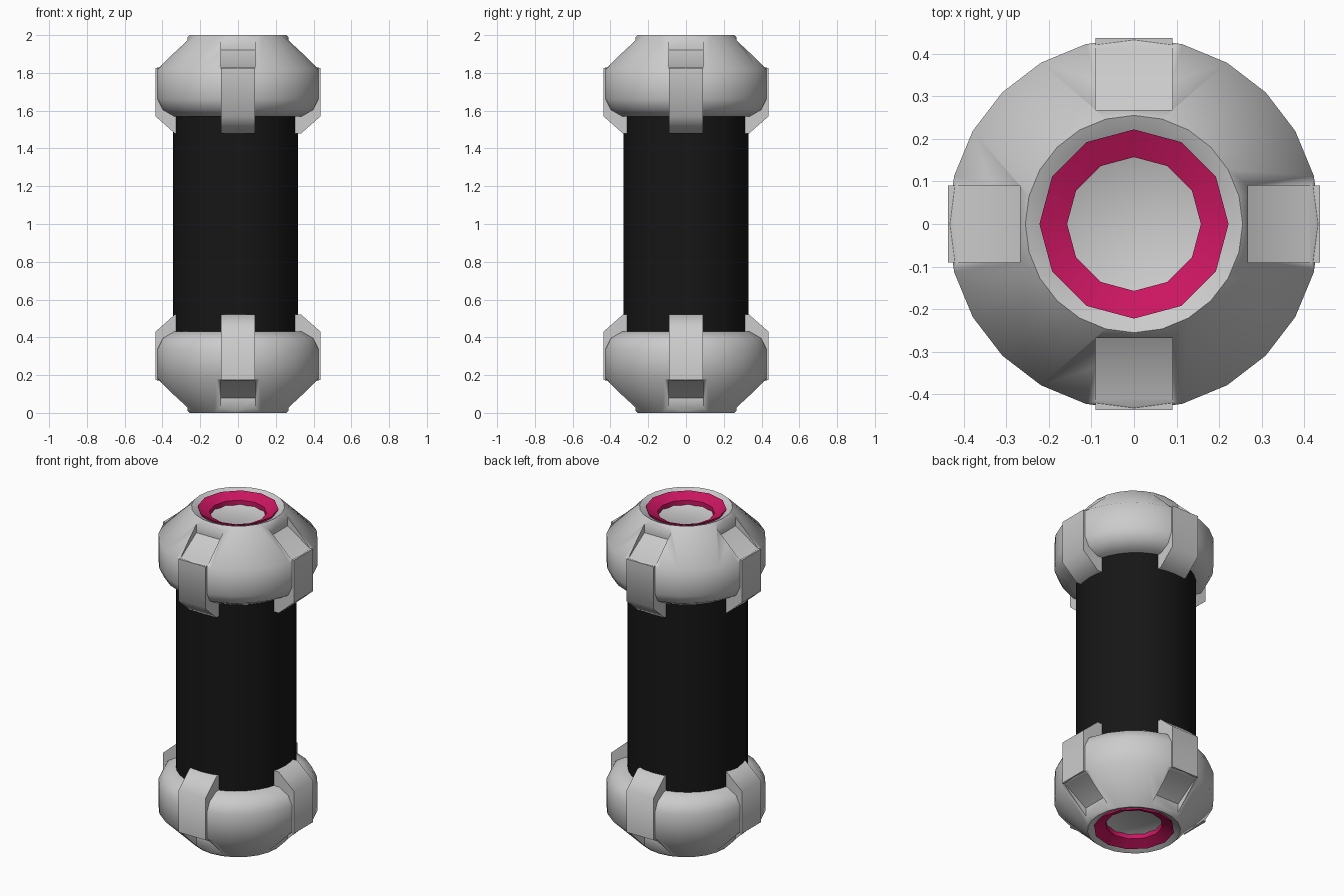
import bpy, bmesh, math
from mathutils import Matrix, Vector

if "Cube" in bpy.data.objects:
    bpy.data.objects.remove(bpy.data.objects["Cube"])


def material(name, color):
    m = bpy.data.materials.new(name)
    m.diffuse_color = (*color, 1)
    m.use_nodes = True
    m.node_tree.nodes["Principled BSDF"].inputs["Base Color"].default_value = m.diffuse_color
    return m


BLACK = material("black_rubber", (0.008, 0.008, 0.008))
PINK = material("pink_trim", (0.6, 0.008, 0.12))


def finish(bm, name, mat=None):
    bmesh.ops.remove_doubles(bm, verts=bm.verts, dist=1e-5)
    bmesh.ops.recalc_face_normals(bm, faces=bm.faces)
    me = bpy.data.meshes.new(name)
    bm.to_mesh(me)
    bm.free()
    ob = bpy.data.objects.new(name, me)
    bpy.context.collection.objects.link(ob)
    if mat:
        me.materials.append(mat)
    return ob


def activate(ob):
    bpy.ops.object.select_all(action='DESELECT')
    ob.select_set(True)
    bpy.context.view_layer.objects.active = ob


def smooth(ob, degrees):
    activate(ob)
    bpy.ops.object.shade_smooth_by_angle(angle=math.radians(degrees))


def place_z(z, top):
    return z if top else 2 - z


def lathe(name, profile, sides, top=True, closed=False, mat=None, x=0):
    """Revolve an (r, z) profile around the vertical axis."""
    bm = bmesh.new()
    vs = [bm.verts.new((r, 0, place_z(z, top))) for r, z in profile]
    pairs = list(zip(vs, vs[1:])) + ([(vs[-1], vs[0])] if closed else [])
    edges = [bm.edges.new(p) for p in pairs]
    bmesh.ops.spin(bm, geom=vs + edges, cent=(0, 0, 0), axis=(0, 0, 1),
                   angle=2 * math.pi, steps=sides, use_duplicate=False)
    bmesh.ops.translate(bm, verts=bm.verts, vec=(x, 0, 0))
    return finish(bm, name, mat)


def four_prisms(name, section, half, top):
    """Extrude an (r, z) section sideways, repeated on all four sides."""
    bm = bmesh.new()
    for k in range(4):
        rot = Matrix.Rotation(k * math.pi / 2, 3, 'Z')
        rows = [[bm.verts.new(rot @ Vector((r, s * half, place_z(z, top))))
                 for r, z in section] for s in (-1, 1)]
        bm.faces.new(rows[0])
        bm.faces.new(rows[1])
        n = len(section)
        for i in range(n):
            j = (i + 1) % n
            bm.faces.new((rows[0][i], rows[0][j], rows[1][j], rows[1][i]))
    return finish(bm, name)


CAP = [(0, 1.57), (0.35, 1.57), (0.41, 1.605), (0.437, 1.66), (0.437, 1.82),
       (0.255, 2.0), (0.22, 1.985), (0.15, 1.935), (0, 1.945)]
NOTCH = [(0.268, 1.92), (0.41, 1.828), (0.52, 1.828), (0.52, 2.1), (0.268, 2.1)]
TAB = [(0.28, 1.48), (0.335, 1.48), (0.437, 1.57), (0.437, 1.825), (0.28, 1.825)]
RING = [(0.222, 1.994), (0.157, 1.965), (0.157, 1.92), (0.2, 1.92)]

# Central grip
grip = lathe("grip_tube", [(0, 0.4), (0.33, 0.4), (0.33, 1.6), (0, 1.6)], 32,
             mat=BLACK, x=-0.013)
smooth(grip, 40)

# End caps with notches, gripping tabs and coloured rings
for top, side in ((True, "top"), (False, "bottom")):
    cap = lathe(side + "_cap", CAP, 24, top)
    cutter = four_prisms(side + "_notch_cutter", NOTCH, 0.09, top)
    cutter.hide_render = True
    mod = cap.modifiers.new("notches", 'BOOLEAN')
    mod.operation = 'DIFFERENCE'
    mod.solver = 'EXACT'
    mod.object = cutter
    activate(cap)
    bpy.ops.object.modifier_apply(modifier=mod.name)
    bpy.data.objects.remove(cutter)
    smooth(cap, 50)

    tabs = four_prisms(side + "_tabs", TAB, 0.09, top)
    smooth(tabs, 50)

    ring = lathe(side + "_ring", RING, 12, top, closed=True, mat=PINK)
    smooth(ring, 40)
